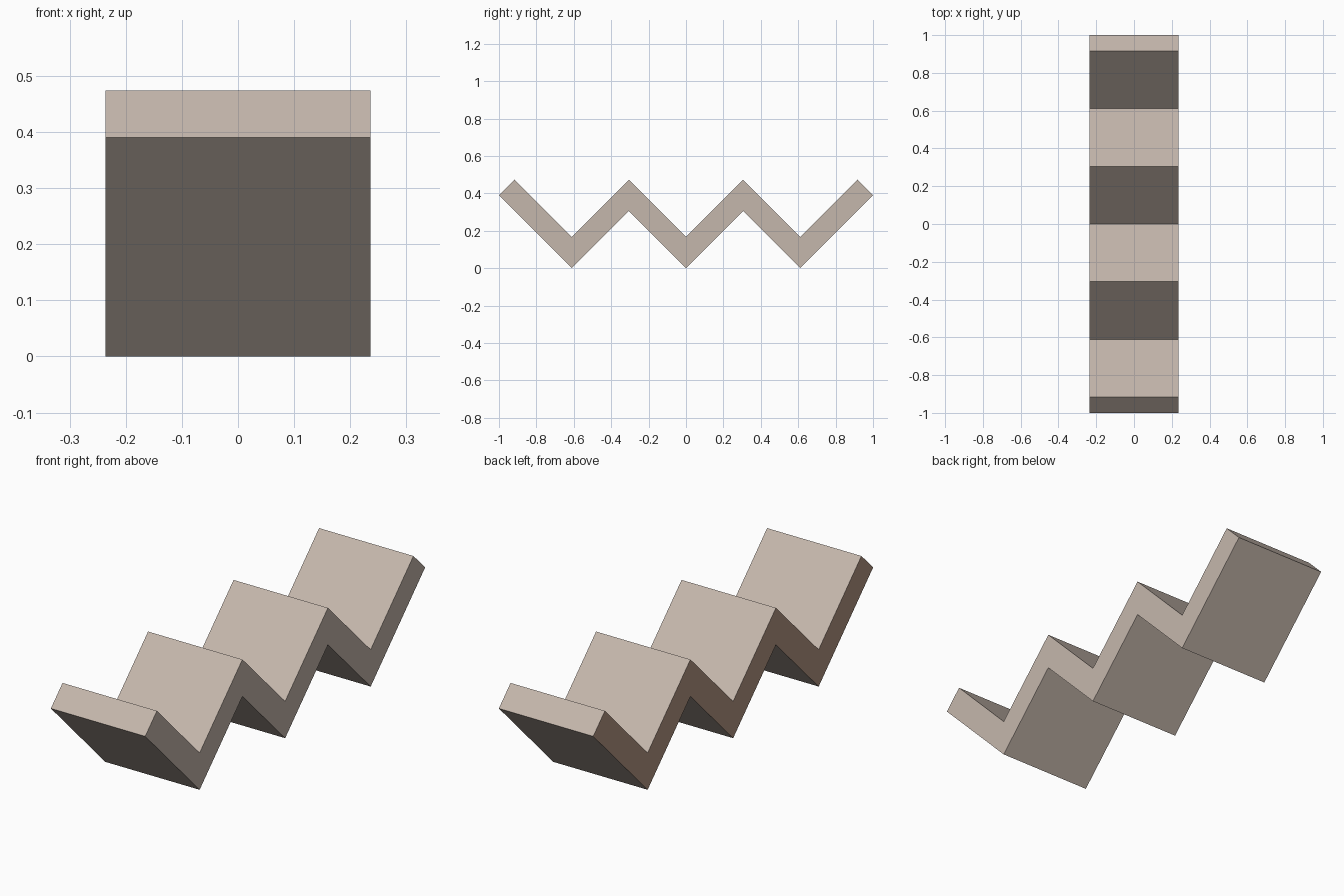
import bpy
import bmesh

cube = bpy.data.objects.get("Cube")
if cube:
    bpy.data.objects.remove(cube, do_unlink=True)


def make_material(name, rgb):
    mat = bpy.data.materials.new(name)
    mat.use_nodes = True
    color = (*rgb, 1.0)
    mat.diffuse_color = color
    mat.node_tree.nodes["Principled BSDF"].inputs["Base Color"].default_value = color
    return mat


HALF_WIDTH = 0.236
STEP = 0.3055      # horizontal and vertical run of one fold
THICK = 0.167      # vertical thickness of the sheet
END_Y, END_Z = 1.0, 0.39

# Zigzag profile in the YZ plane: underside forward, top side back
folds = range(-2, 3)
lower = [(-END_Y, END_Z)] + [(i * STEP, 0 if i % 2 == 0 else STEP) for i in folds] + [(END_Y, END_Z)]
tip_y = END_Y - THICK / 2
upper = [(-tip_y, END_Z + THICK / 2)]
upper += [(i * STEP, THICK + (0 if i % 2 == 0 else STEP)) for i in folds]
upper += [(tip_y, END_Z + THICK / 2)]

# One strip of side, top and bottom quads per straight panel
bm = bmesh.new()
rings = []
for (ly, lz), (uy, uz) in zip(lower, upper):
    corners = [(-HALF_WIDTH, ly, lz), (HALF_WIDTH, ly, lz),
               (HALF_WIDTH, uy, uz), (-HALF_WIDTH, uy, uz)]
    rings.append([bm.verts.new(c) for c in corners])
for a, b in zip(rings, rings[1:]):
    for i in range(4):
        j = (i + 1) % 4
        bm.faces.new((a[i], a[j], b[j], b[i]))
bm.faces.new(rings[0])
bm.faces.new(rings[-1])
bmesh.ops.recalc_face_normals(bm, faces=bm.faces[:])

# The right-hand edge is a browner shade
for face in bm.faces:
    face.material_index = 1 if face.normal.x < -0.9 else 0

mesh = bpy.data.meshes.new("zigzag_strip")
bm.to_mesh(mesh)
bm.free()
mesh.materials.append(make_material("warm_taupe", (0.558, 0.474, 0.413)))
mesh.materials.append(make_material("brown_edge", (0.462, 0.309, 0.231)))
strip = bpy.data.objects.new("zigzag_strip", mesh)
bpy.context.collection.objects.link(strip)
